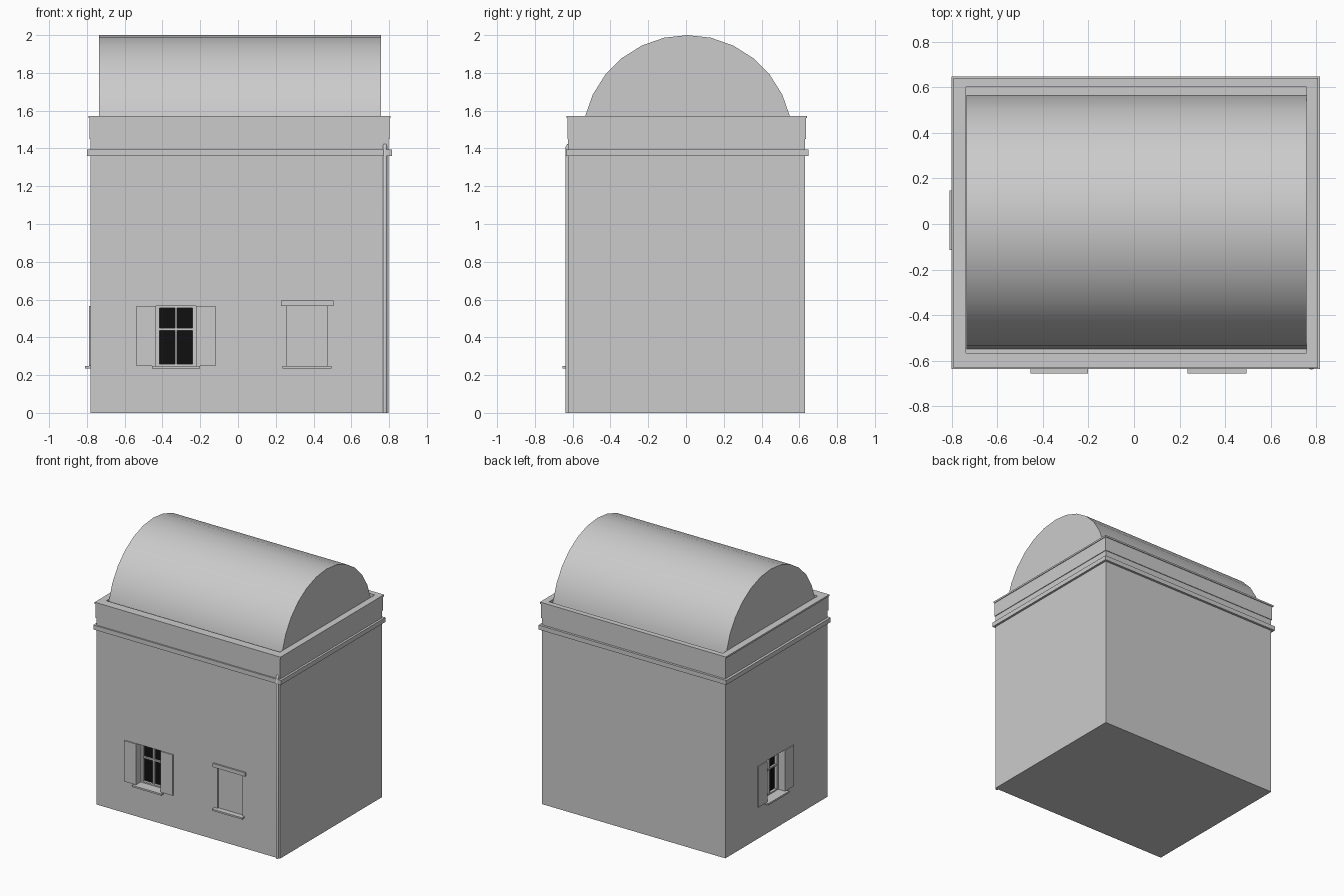
import bpy, bmesh, math
from mathutils import Vector

if "Cube" in bpy.data.objects:
    bpy.data.objects.remove(bpy.data.objects["Cube"])


def material(name, rgb):
    m = bpy.data.materials.new(name)
    m.diffuse_color = (*rgb, 1)
    m.use_nodes = True
    m.node_tree.nodes["Principled BSDF"].inputs["Base Color"].default_value = m.diffuse_color
    return m


GREY = material("plaster grey", (0.6, 0.6, 0.6))
BLACK = material("dark glass", (0.005, 0.005, 0.005))


def finish(name, bm, mat=GREY):
    bmesh.ops.recalc_face_normals(bm, faces=bm.faces)
    me = bpy.data.meshes.new(name)
    bm.to_mesh(me)
    bm.free()
    ob = bpy.data.objects.new(name, me)
    bpy.context.collection.objects.link(ob)
    me.materials.append(mat)
    return ob


def box(name, lo, hi, mat=GREY):
    lo, hi = Vector(lo), Vector(hi)
    bm = bmesh.new()
    bmesh.ops.create_cube(bm, size=1)
    for v in bm.verts:
        v.co = Vector((lo[i] + (v.co[i] + 0.5) * (hi[i] - lo[i]) for i in range(3)))
    return finish(name, bm, mat)


def ring(name, outer, inner, z0, z1):
    """Rectangular ring; rectangles are (x0, x1, y0, y1)."""
    bm = bmesh.new()
    loops = []
    for (x0, x1, y0, y1), z in ((outer, z0), (outer, z1), (inner, z1), (inner, z0)):
        loops.append([bm.verts.new((x, y, z)) for x, y in
                      ((x0, y0), (x1, y0), (x1, y1), (x0, y1))])
    for a in range(4):
        p, q = loops[a], loops[(a + 1) % 4]
        for i in range(4):
            j = (i + 1) % 4
            bm.faces.new((p[i], p[j], q[j], q[i]))
    return finish(name, bm)


X0, X1, Y0, Y1 = -0.78, 0.798, -0.625, 0.63      # wall faces
ZB, ZT = 0.248, 0.565                            # window bottom and top


# Map (along wall, outward from wall, z) to a box on the front or left wall
def wall_box(side, name, u, out, z, mat=GREY):
    if side == "front":
        return box(name, (u[0], Y0 - out[1], z[0]), (u[1], Y0 - out[0], z[1]), mat)
    return box(name, (X0 - out[1], u[0], z[0]), (X0 - out[0], u[1], z[1]), mat)


# Main block with window recesses cut in
body = box("walls", (X0, Y0, 0), (X1, Y1, 1.45))
windows = [("front", -0.434, -0.222, 0.103), ("left", -0.093, 0.127, 0.108)]
cutters = [wall_box(s, "cutter", (a, b), (-0.08, 0.05), (ZB, ZT)) for s, a, b, w in windows]
cutters.append(wall_box("front", "cutter", (0.26, 0.475), (-0.012, 0.05), (ZB, ZT)))
for c in cutters:
    c.hide_render = True
    mod = body.modifiers.new("cut", 'BOOLEAN')
    mod.operation, mod.solver, mod.object = 'DIFFERENCE', 'EXACT', c
    bpy.context.view_layer.objects.active = body
    bpy.ops.object.modifier_apply(modifier=mod.name)
    bpy.data.objects.remove(c)

# Glazed windows: glass, frame, glazing bars, sill and open shutters
for side, a, b, w in windows:
    mid, f = (a + b) / 2, 0.018
    wall_box(side, side + "_glass", (a, b), (-0.079, -0.07), (ZB, ZT), BLACK)
    fr = (-0.072, -0.05)
    wall_box(side, side + "_frame_a", (a, a + f), fr, (ZB, ZT))
    wall_box(side, side + "_frame_b", (b - f, b), fr, (ZB, ZT))
    wall_box(side, side + "_frame_top", (a + f, b - f), fr, (ZT - 0.01, ZT))
    wall_box(side, side + "_frame_bottom", (a + f, b - f), fr, (ZB, ZB + 0.01))
    wall_box(side, side + "_mullion", (mid - 0.006, mid + 0.006), fr, (ZB + 0.01, ZT - 0.01))
    wall_box(side, side + "_transom", (a + f, b - f), (-0.072, -0.055), (0.437, 0.449))
    wall_box(side, side + "_sill", (a - 0.02, b + 0.02), (-0.001, 0.03), (0.235, ZB))
    wall_box(side, side + "_shutter_a", (a - w, a), (-0.001, 0.008), (ZB, ZT))
    wall_box(side, side + "_shutter_b", (b, b + w), (-0.001, 0.008), (ZB, ZT))

# Blind window on the front
wall_box("front", "blind_sill", (0.235, 0.494), (-0.011, 0.03), (0.235, ZB))
wall_box("front", "blind_lintel", (0.228, 0.506), (-0.011, 0.012), (ZT, 0.594))

# Cornice, parapet and its coping
inner = (-0.737, 0.757, -0.565, 0.6)
ring("cornice", (-0.8, 0.815, -0.636, 0.648), (X0 + 0.02, X1 - 0.02, Y0 + 0.02, Y1 - 0.02), 1.36, 1.395)
ring("parapet", (-0.785, 0.803, -0.628, 0.635), inner, 1.45, 1.562)
ring("coping", (-0.791, 0.808, -0.632, 0.641), inner, 1.56, 1.573)

# Barrel roof: half of a 28-sided cylinder
R, ZC, YC, N = 0.557, 1.443, 0.008, 14
bm = bmesh.new()
prof = [bm.verts.new((-0.735, YC + R * math.cos(math.pi * i / N), ZC + R * math.sin(math.pi * i / N)))
        for i in range(N + 1)]
face = bm.faces.new(prof)
ext = bmesh.ops.extrude_face_region(bm, geom=[face], use_keep_orig=True)
for v in ext["geom"]:
    if isinstance(v, bmesh.types.BMVert):
        v.co.x = 0.756
roof = finish("barrel_roof", bm)
bpy.ops.object.select_all(action='DESELECT')
roof.select_set(True)
bpy.context.view_layer.objects.active = roof
bpy.ops.object.shade_smooth_by_angle(angle=math.radians(30))

# Drainpipe at the front right corner, turning into the wall at the top
cu = bpy.data.curves.new("drainpipe", 'CURVE')
cu.dimensions = '3D'
cu.bevel_depth, cu.bevel_resolution, cu.use_fill_caps = 0.011, 2, True
sp = cu.splines.new('POLY')
path = [(0.778, -0.6, 1.42), (0.778, -0.622, 1.415), (0.778, -0.628, 1.405), (0.778, -0.628, 0)]
sp.points.add(len(path) - 1)
for p, co in zip(sp.points, path):
    p.co = (*co, 1)
cu.materials.append(GREY)
bpy.context.collection.objects.link(bpy.data.objects.new("drainpipe", cu))
